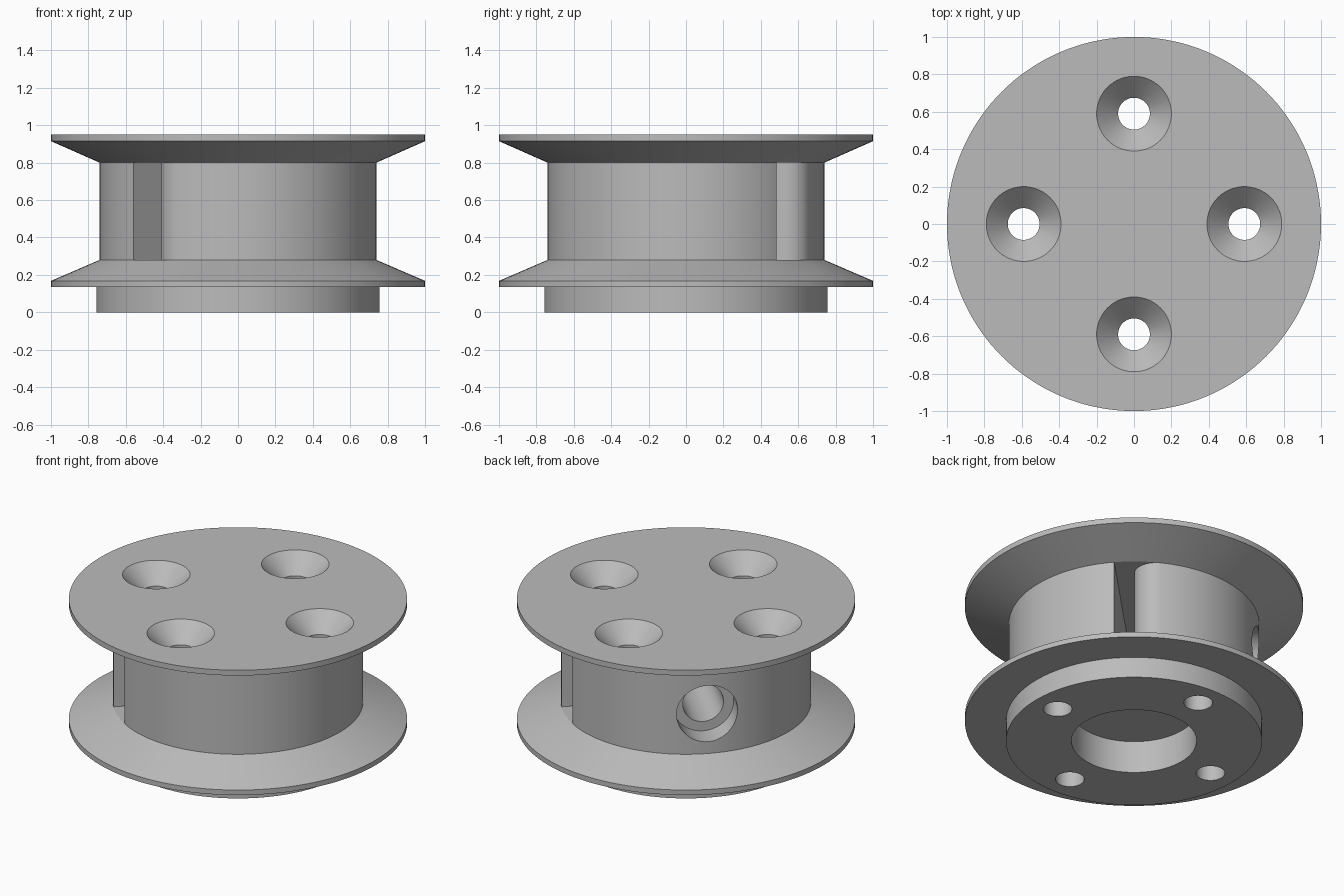
import bpy
import bmesh
from math import cos, sin, atan2, radians, sqrt, pi
from mathutils import Matrix, Vector

cube = bpy.data.objects.get("Cube")
if cube:
    bpy.data.objects.remove(cube, do_unlink=True)

grey = bpy.data.materials.new("plain_grey")
grey.use_nodes = True
colour = (0.5, 0.5, 0.5, 1)
grey.diffuse_color = colour
grey.node_tree.nodes["Principled BSDF"].inputs["Base Color"].default_value = colour


def finish(bm, name, matrix=Matrix()):
    bmesh.ops.recalc_face_normals(bm, faces=bm.faces)
    mesh = bpy.data.meshes.new(name)
    bm.to_mesh(mesh)
    bm.free()
    mesh.transform(matrix)
    mesh.materials.append(grey)
    obj = bpy.data.objects.new(name, mesh)
    bpy.context.collection.objects.link(obj)
    return obj


def lathe(name, profile, steps=64, matrix=Matrix()):
    """Revolve an (r, z) profile that starts and ends on the axis."""
    bm = bmesh.new()
    verts = [bm.verts.new((r, 0, z)) for r, z in profile]
    edges = [bm.edges.new(pair) for pair in zip(verts, verts[1:])]
    bmesh.ops.spin(bm, geom=verts + edges, cent=(0, 0, 0), axis=(0, 0, 1),
                   angle=2 * pi, steps=steps)
    bmesh.ops.remove_doubles(bm, verts=bm.verts, dist=1e-5)
    bmesh.ops.dissolve_limit(bm, angle_limit=radians(0.5),
                             verts=bm.verts, edges=bm.edges)
    return finish(bm, name, matrix)


def cut(body, cutter):
    cutter.hide_render = True
    mod = body.modifiers.new("cut", 'BOOLEAN')
    mod.operation = 'DIFFERENCE'
    mod.solver = 'EXACT'
    mod.object = cutter
    bpy.context.view_layer.objects.active = body
    bpy.ops.object.modifier_apply(modifier=mod.name)
    bpy.data.objects.remove(cutter, do_unlink=True)


# Spool: boss, lower flange, drum, upper flange
DRUM, LOW, HIGH, TOP = 0.74, 0.28, 0.80, 0.95
spool = lathe("spool", [(0, 0), (0.757, 0), (0.757, 0.135), (1, 0.135), (1, 0.168),
                        (DRUM, LOW), (DRUM, HIGH), (1, 0.915), (1, TOP), (0, TOP)], 144)

# Blind bore underneath
cut(spool, lathe("bore_cutter", [(0, -0.1), (0.37, -0.1), (0.37, 0.21), (0, 0.21)], 96))

# Four countersunk mounting holes
for i in range(4):
    a = i * pi / 2
    place = Matrix.Translation((0.59 * cos(a), 0.59 * sin(a), 0))
    cut(spool, lathe("mounting_hole_cutter",
                     [(0, -0.1), (0.085, -0.1), (0.085, TOP - 0.115),
                      (0.3, TOP + 0.1), (0, TOP + 0.1)], 64, place))

# Diagonal cord slot with one rounded lip at each end
half, lip = 0.053, 0.13
cv = half + lip
cu = sqrt((DRUM - lip) ** 2 - cv ** 2)
start = atan2(cv, cu)
outline = [(0.9, -half), (0.9, 0.9 * cv / cu)]
for i in range(17):
    a = start + (-pi / 2 - start) * i / 16
    outline.append((cu + lip * cos(a), cv + lip * sin(a)))
outline += [(-u, -v) for u, v in outline]
bm = bmesh.new()
base = bm.faces.new([bm.verts.new((u, v, LOW)) for u, v in outline])
wall = bmesh.ops.extrude_face_region(bm, geom=[base])
bmesh.ops.translate(bm, vec=(0, 0, HIGH - LOW),
                    verts=[g for g in wall["geom"] if isinstance(g, bmesh.types.BMVert)])
cut(spool, finish(bm, "slot_cutter", Matrix.Rotation(pi / 4, 4, 'Z')))

# Counterbored clamp screw hole, square to the slot
turn = Vector((-1, 1, 0)).to_track_quat('Z', 'Y').to_matrix().to_4x4()
place = Matrix.Translation((0, 0, (LOW + HIGH) / 2)) @ turn
cut(spool, lathe("screw_hole_cutter", [(0, -half), (0.122, -half), (0.122, 0.585),
                                       (0.183, 0.585), (0.183, 0.9), (0, 0.9)], 64, place))

# Smooth curved walls, crisp edges
bpy.ops.object.select_all(action='DESELECT')
spool.select_set(True)
bpy.context.view_layer.objects.active = spool
bpy.ops.object.shade_smooth_by_angle(angle=radians(20))
